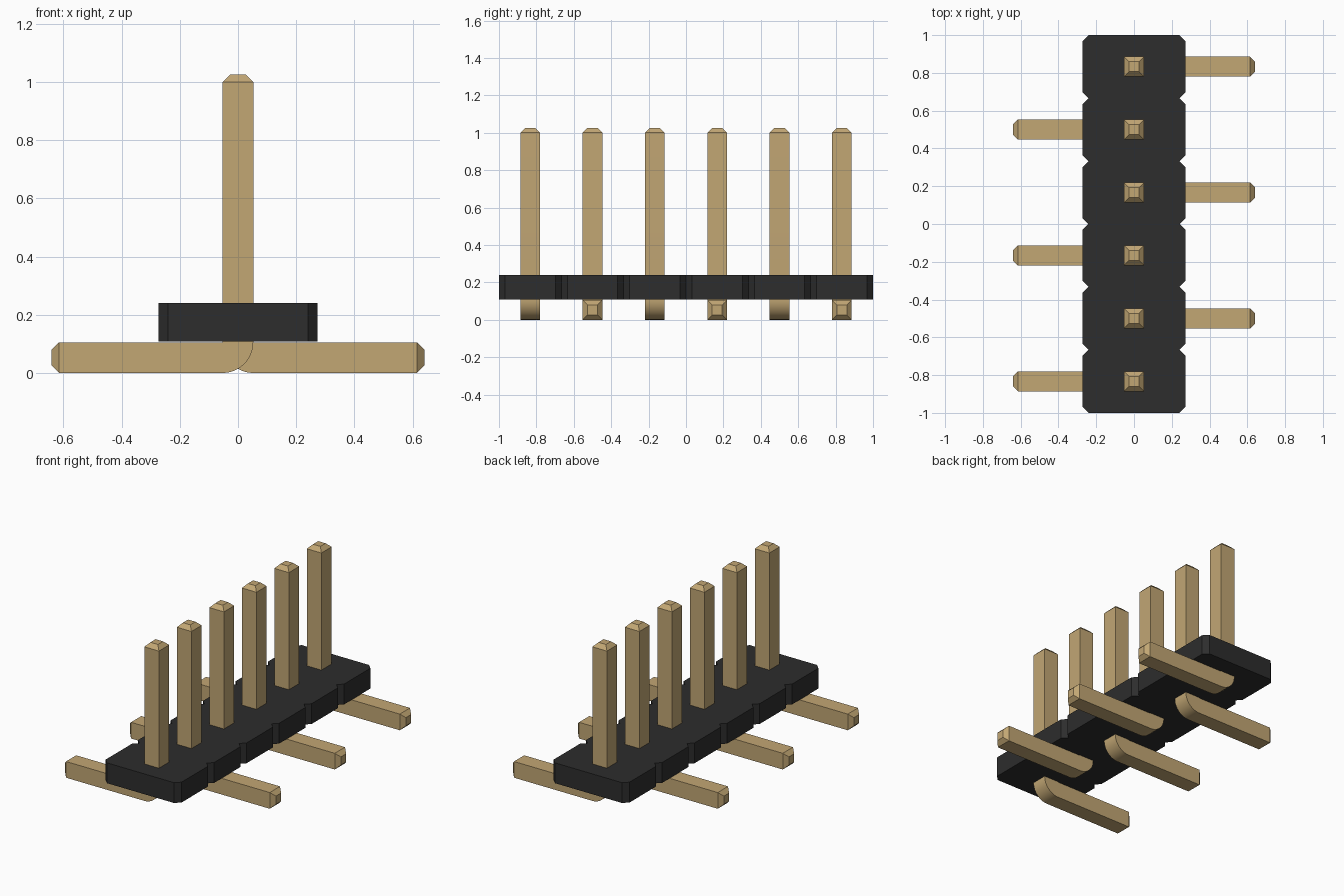
import bpy, bmesh, math

if "Cube" in bpy.data.objects:
    bpy.data.objects.remove(bpy.data.objects["Cube"])

PINS = 6
PITCH = 2 / PINS
HALF = 0.0525          # half pin thickness
TIP = 0.026            # tip chamfer


def material(name, rgb):
    m = bpy.data.materials.new(name)
    m.diffuse_color = (*rgb, 1)
    m.use_nodes = True
    m.node_tree.nodes["Principled BSDF"].inputs["Base Color"].default_value = m.diffuse_color
    return m


gold = material("gold", (0.54, 0.385, 0.175))
black = material("black plastic", (0.026, 0.026, 0.026))


def prism(bm, outline, offset):
    """Extrude a closed outline into a solid."""
    face = bm.faces.new([bm.verts.new(p) for p in outline])
    top = bmesh.ops.extrude_face_region(bm, geom=[face])["geom"]
    bmesh.ops.translate(bm, vec=offset,
                        verts=[v for v in top if isinstance(v, bmesh.types.BMVert)])
    bmesh.ops.recalc_face_normals(bm, faces=bm.faces)


def finish(bm, name, mat):
    bmesh.ops.recalc_face_normals(bm, faces=bm.faces)
    mesh = bpy.data.meshes.new(name)
    bm.to_mesh(mesh)
    bm.free()
    mesh.materials.append(mat)
    obj = bpy.data.objects.new(name, mesh)
    bpy.context.collection.objects.link(obj)
    return obj


# Plastic strip: one chamfered cell per pin, forming V notches between cells
HX, C = 0.273, 0.032
side = []
for i in range(PINS):
    y0 = -1 + i * PITCH
    if i == 0:
        side.append((HX - C, y0))
    side += [(HX, y0 + C), (HX, y0 + PITCH - C), (HX - C, y0 + PITCH)]
outline = [(x, y, 0.108) for x, y in side] + [(-x, y, 0.108) for x, y in reversed(side)]
bm = bmesh.new()
prism(bm, outline, (0, 0, 0.132))
finish(bm, "header_strip", black)


# Bent pins: upright post, rounded outer heel, foot to alternating sides
def bent_pin(index, y, s):
    r = 2 * HALF
    pts = [(HALF, 1.0), (-HALF, 1.0)]
    for k in range(13):
        a = math.pi + k / 12 * math.pi / 2
        pts.append((HALF + r * math.cos(a), r + r * math.sin(a)))
    pts += [(0.615, 0), (0.615, r), (HALF, r)]
    bm = bmesh.new()
    prism(bm, [(s * x, y - HALF, z) for x, z in pts], (0, 2 * HALF, 0))
    # Tapered tips on the post and the foot
    bm.faces.ensure_lookup_table()
    ends = [f for f in bm.faces
            if f.calc_center_median().z > 0.99 or abs(f.calc_center_median().x) > 0.61]
    for f in bmesh.ops.extrude_discrete_faces(bm, faces=ends)["faces"]:
        c, n = f.calc_center_median(), f.normal.copy()
        if n.length < 0.5:
            f.normal_update()
            n = f.normal.copy()
        for v in f.verts:
            v.co = c + (v.co - c) * (1 - TIP / HALF) + n * TIP
    return finish(bm, f"pin_{index + 1}", gold)


pins = [bent_pin(i, -1 + (i + 0.5) * PITCH, 1 if i % 2 else -1) for i in range(PINS)]

# Smooth the heel while keeping the edges crisp
for p in pins:
    p.select_set(True)
bpy.context.view_layer.objects.active = pins[0]
bpy.ops.object.shade_smooth_by_angle(angle=math.radians(30))
